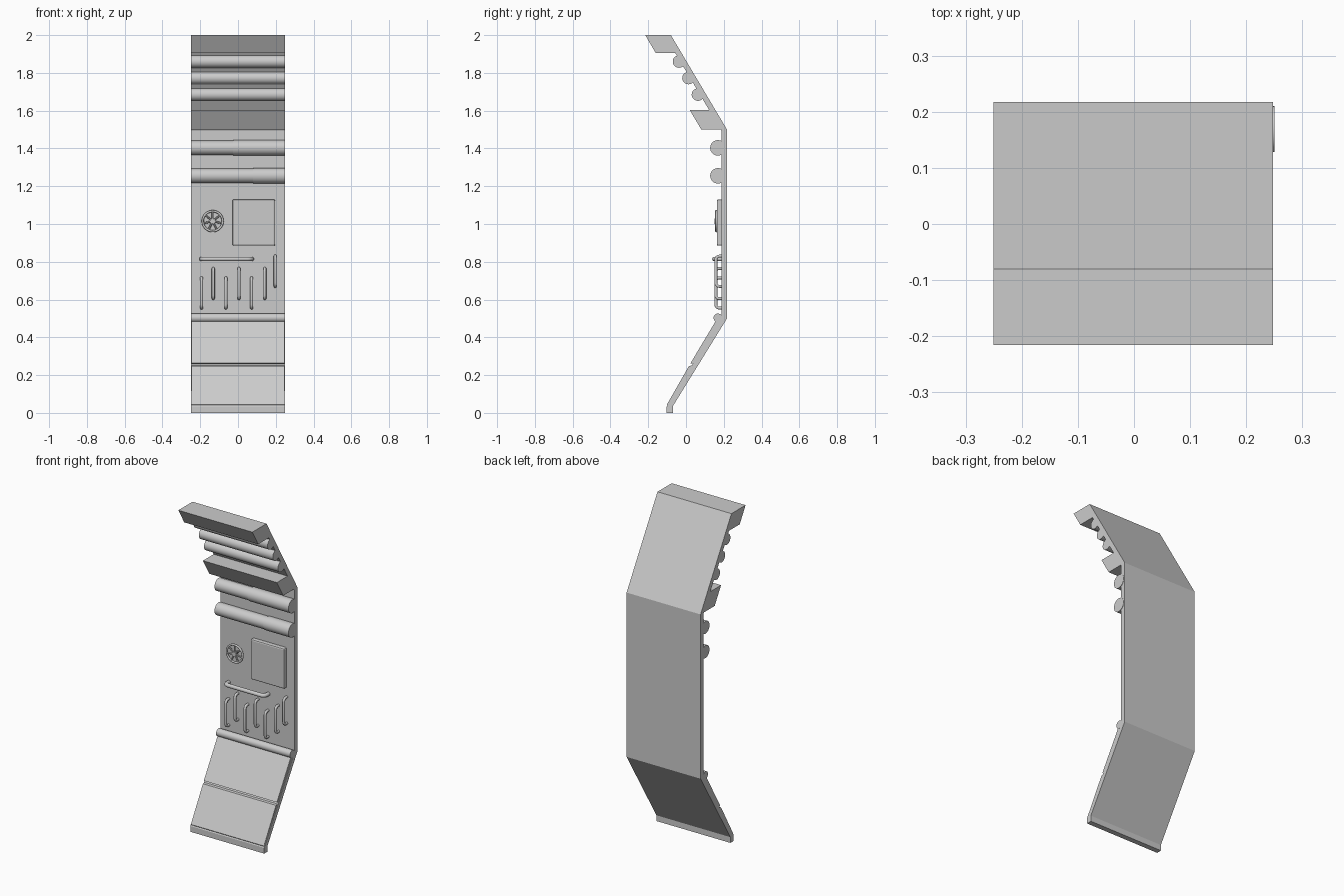
import bpy, bmesh, math
from mathutils import Vector, Matrix

if "Cube" in bpy.data.objects:
    bpy.data.objects.remove(bpy.data.objects["Cube"])

X0, X1 = -0.25, 0.248          # side limits of the wall section
WALL = 0.187                   # front surface of the vertical wall


def finish(name, bm, smooth=False, bevel=0):
    bmesh.ops.recalc_face_normals(bm, faces=bm.faces)
    me = bpy.data.meshes.new(name)
    bm.to_mesh(me)
    bm.free()
    ob = bpy.data.objects.new(name, me)
    bpy.context.collection.objects.link(ob)
    if bevel:
        m = ob.modifiers.new("bevel", 'BEVEL')
        m.width, m.segments = bevel, 2
    if smooth:
        bpy.ops.object.select_all(action='DESELECT')
        ob.select_set(True)
        bpy.context.view_layer.objects.active = ob
        bpy.ops.object.shade_smooth_by_angle(angle=math.radians(40))
    return ob


def extrude(name, profile, x0=X0, x1=X1, bevel=0):
    """Extrude a (y, z) side profile along x."""
    bm = bmesh.new()
    face = bm.faces.new([bm.verts.new((x0, y, z)) for y, z in profile])
    new = bmesh.ops.extrude_face_region(bm, geom=[face])["geom"]
    bmesh.ops.translate(bm, vec=(x1 - x0, 0, 0),
                        verts=[v for v in new if isinstance(v, bmesh.types.BMVert)])
    return finish(name, bm, bevel=bevel)


def rod(name, a, b, r, segs=32):
    """Cylinder between two points."""
    a, b = Vector(a), Vector(b)
    d = b - a
    rot = d.to_track_quat('Z', 'Y').to_matrix().to_4x4()
    bm = bmesh.new()
    bmesh.ops.create_cone(bm, cap_ends=True, segments=segs, radius1=r, radius2=r,
                          depth=d.length, matrix=Matrix.Translation((a + b) / 2) @ rot)
    return finish(name, bm, smooth=True)


def tube(name, pts, r, cyclic=False):
    """Round tube following a path, turned into a mesh."""
    cu = bpy.data.curves.new(name, 'CURVE')
    cu.dimensions = '3D'
    cu.bevel_depth, cu.bevel_resolution, cu.use_fill_caps = r, 3, True
    sp = cu.splines.new('POLY')
    sp.points.add(len(pts) - 1)
    for p, co in zip(sp.points, pts):
        p.co = (*co, 1)
    sp.use_cyclic_u = cyclic
    ob = bpy.data.objects.new(name, cu)
    bpy.context.collection.objects.link(ob)
    bpy.ops.object.select_all(action='DESELECT')
    ob.select_set(True)
    bpy.context.view_layer.objects.active = ob
    bpy.ops.object.convert(target='MESH')
    bpy.ops.object.shade_smooth_by_angle(angle=math.radians(40))


def handle(name, a, b, out, r, corner=0.018):
    """Grab handle from a to b (x, z) with rounded bends, standing off the wall."""
    a, b = Vector((a[0], WALL + 0.005, a[1])), Vector((b[0], WALL + 0.005, b[1]))
    d = (b - a).normalized()
    o = Vector((0, out - a.y, 0))
    n = o.normalized()
    arc = [math.radians(t) for t in (0, 22.5, 45, 67.5, 90)]
    bend = [(corner * (1 - math.cos(t)), corner * (1 - math.sin(t))) for t in arc]
    pts = [a] + [a + o + d * s - n * h for s, h in bend]
    pts += [b + o - d * s - n * h for s, h in reversed(bend)] + [b]
    tube(name, pts, r)


# wall panels: sloping top, vertical middle, sloping base with foot
extrude("wall_shell", [(-0.08, 2), (0.217, 1.5), (0.217, 0.5), (-0.07, 0.035), (-0.07, 0),
                       (-0.102, 0), (-0.102, 0.035), (WALL, 0.505), (WALL, 1.495), (-0.113, 2)])

# solid beams on the overhanging top panel
extrude("top_beam", [(-0.09, 2), (-0.216, 2), (-0.16, 1.905), (-0.035, 1.905)])
extrude("lower_beam", [(0.145, 1.603), (0.02, 1.603), (0.081, 1.5), (0.205, 1.5)])

# pipes between the beams
for i in range(3):
    y, z = -0.037 + 0.05 * i, 1.86 - 0.0875 * i
    rod(f"ceiling_pipe_{i}", (X0, y, z), (X1, y, z), 0.033)

# large pipes with a wider sleeve on the right
for i, (z, joint) in enumerate([(1.403, -0.027), (1.255, 0.08)]):
    rod(f"large_pipe_{i}", (X0, 0.169, z), (joint, 0.169, z), 0.038)
    rod(f"pipe_sleeve_{i}", (joint, 0.169, z), (0.25, 0.169, z), 0.041)

# access cover
extrude("access_cover", [(0.163, 0.885), (0.163, 1.13), (0.195, 1.13), (0.195, 0.885)],
        -0.03, 0.197, bevel=0.008)

# valve wheel: rim, hub, stem and spokes
cx, cy, cz, R = -0.134, 0.16, 1.015, 0.053
ring = [(cx + R * math.cos(math.tau * k / 32), cy, cz + R * math.sin(math.tau * k / 32))
        for k in range(32)]
tube("valve_rim", ring, 0.006, cyclic=True)
rod("valve_hub", (cx, 0.152, cz), (cx, 0.168, cz), 0.014, 16)
rod("valve_stem", (cx, 0.16, cz), (cx, 0.195, cz), 0.008, 12)
for k in range(7):
    t = math.tau * k / 7 + math.pi / 2
    rod(f"valve_spoke_{k}", (cx, cy, cz),
        (cx + R * math.cos(t), cy, cz + R * math.sin(t)), 0.005, 8)

# grab handles
handle("long_handle", (-0.193, 0.815), (0.073, 0.815), 0.15, 0.012, 0.022)
for i, (x, z) in enumerate([(-0.193, 0.555), (-0.131, 0.605), (-0.064, 0.555), (0.005, 0.605),
                            (0.072, 0.555), (0.142, 0.605), (0.197, 0.67)]):
    handle(f"short_handle_{i}", (x, z), (x, z + 0.16), 0.158, 0.008)

# pipe along the lower bend
rod("base_pipe", (X0, 0.169, 0.503), (X1, 0.169, 0.503), 0.023)


# raised plates on the sloping base
def slope(z):
    return -0.102 + (z - 0.035) * (WALL + 0.102) / 0.47


for i, (lo, hi) in enumerate([(0.037, 0.252), (0.259, 0.485)]):
    extrude(f"base_plate_{i}", [(slope(lo) + 0.005, lo), (slope(lo), lo + 0.008),
                                (slope(hi) - 0.016, hi - 0.004), (slope(hi) + 0.008, hi)]
            if i == 0 else
            [(slope(lo) + 0.005, lo), (slope(lo) - 0.012, lo + 0.004),
             (slope(hi) - 0.018, hi), (slope(hi) + 0.008, hi)], X0 + 0.003, X1 - 0.003)
